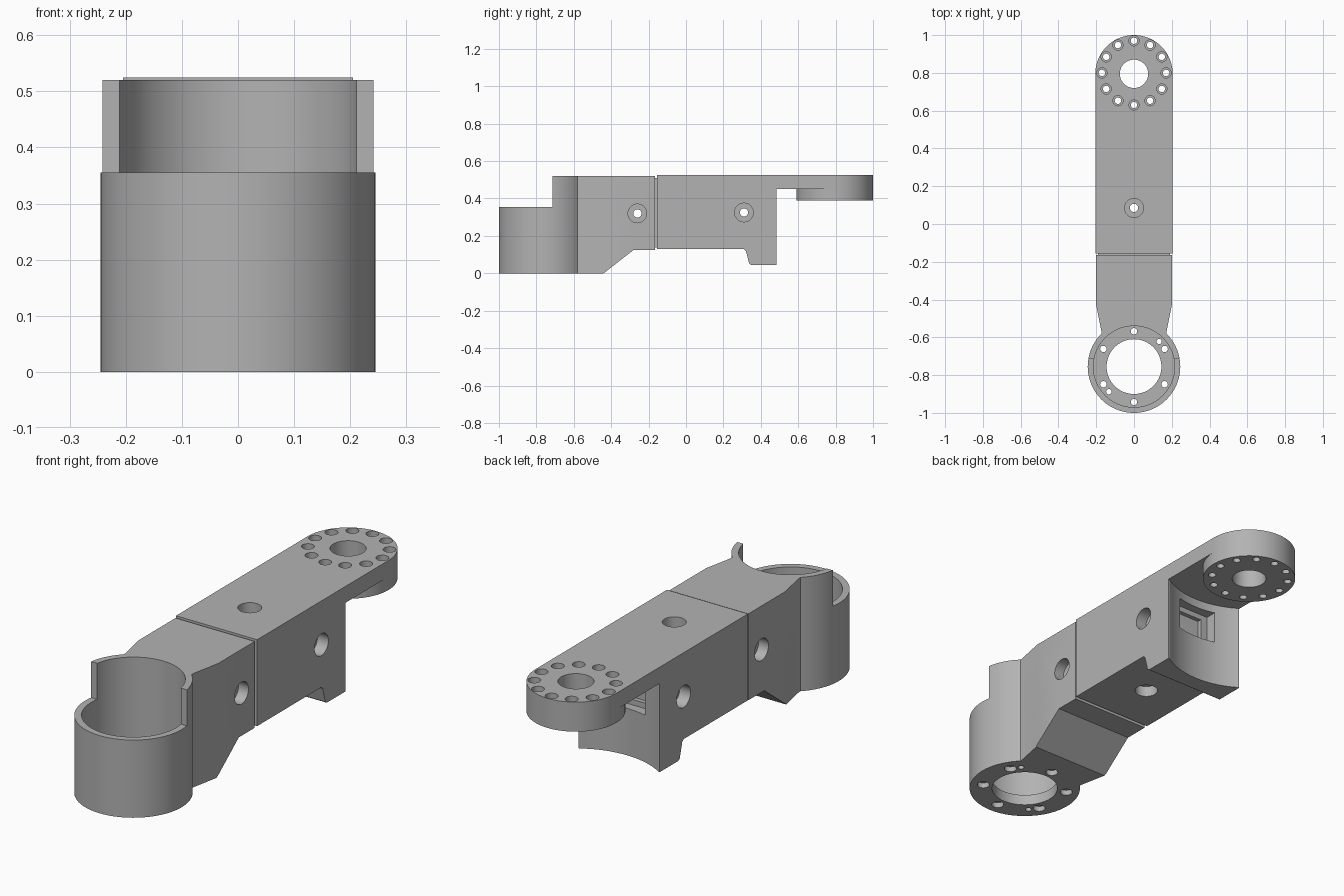
import bpy, bmesh, math
from mathutils import Matrix

if "Cube" in bpy.data.objects:
    bpy.data.objects.remove(bpy.data.objects["Cube"], do_unlink=True)

grey = bpy.data.materials.new("matte grey")
grey.use_nodes = True
COLOUR = (0.45, 0.45, 0.45, 1)
grey.diffuse_color = COLOUR
grey.node_tree.nodes["Principled BSDF"].inputs["Base Color"].default_value = COLOUR


def to_object(name, bm):
    bmesh.ops.recalc_face_normals(bm, faces=bm.faces)
    mesh = bpy.data.meshes.new(name)
    bm.to_mesh(mesh)
    bm.free()
    mesh.materials.append(grey)
    ob = bpy.data.objects.new(name, mesh)
    bpy.context.collection.objects.link(ob)
    return ob


def prism(name, points, low, high, axis="Z"):
    """Extrude a plan (x, y) along z, or a side profile (y, z) along x."""
    bm = bmesh.new()
    place = (lambda p, d: (p[0], p[1], d)) if axis == "Z" else (lambda p, d: (d, p[0], p[1]))
    face = bm.faces.new([bm.verts.new(place(p, low)) for p in points])
    new = bmesh.ops.extrude_face_region(bm, geom=[face])["geom"]
    shift = (0, 0, high - low) if axis == "Z" else (high - low, 0, 0)
    bmesh.ops.translate(bm, vec=shift, verts=[v for v in new if isinstance(v, bmesh.types.BMVert)])
    return to_object(name, bm)


def box(name, x, y, z):
    return prism(name, [(x[0], y[0]), (x[1], y[0]), (x[1], y[1]), (x[0], y[1])], *z)


def cylinder(name, radius, x, y, low, high, sides=32):
    bm = bmesh.new()
    bmesh.ops.create_cone(bm, cap_ends=True, segments=sides, radius1=radius, radius2=radius,
                          depth=high - low,
                          matrix=Matrix.Translation((x, y, (low + high) / 2)))
    return to_object(name, bm)


def cross_cylinder(name, radius, y, z, low, high):
    """Cylinder lying along x."""
    ob = cylinder(name, radius, 0, 0, low, high)
    ob.data.transform(Matrix.Translation((0, y, z)) @ Matrix.Rotation(math.pi / 2, 4, "Y"))
    return ob


def combine(ob, tool, operation="DIFFERENCE"):
    mod = ob.modifiers.new("combine", "BOOLEAN")
    mod.operation, mod.solver, mod.object = operation, "EXACT", tool
    bpy.context.view_layer.objects.active = ob
    bpy.ops.object.modifier_apply(modifier=mod.name)
    bpy.data.objects.remove(tool, do_unlink=True)


def side_screw_hole(ob, y, z):
    combine(ob, cross_cylinder("hole", 0.022, y, z, -0.3, 0.3))
    for s in (-1, 1):
        ends = sorted((s * 0.15, s * 0.3))
        combine(ob, cross_cylinder("counterbore", 0.05, y, z, *ends))


def ring(count, radius, y):
    for i in range(count):
        a = math.pi / 2 + i * math.tau / count
        yield radius * math.cos(a), y + radius * math.sin(a)


def finish(ob):
    bpy.ops.object.select_all(action="DESELECT")
    ob.select_set(True)
    bpy.context.view_layer.objects.active = ob
    bpy.ops.object.shade_smooth_by_angle(angle=math.radians(30))


# Motor cup with its tapered neck and raised rear wall
CUP_Y = -0.755
half = [(0.2, -0.165), (0.2, -0.43), (0.172, -0.57), (0.172, -0.72)]
plan = half + [(-x, y) for x, y in reversed(half)]
cup = prism("motor_cup_link", plan, 0, 0.52)
under = [(-0.44, -0.1), (-0.44, 0), (-0.28, 0.125), (-0.1, 0.125), (-0.1, -0.1)]
combine(cup, prism("underside", under, -0.4, 0.4, "X"))
combine(cup, cylinder("shell", 0.245, 0, CUP_Y, 0, 0.52, 96), "UNION")
combine(cup, box("front_opening", (-0.4, 0.4), (-1.2, -0.715), (0.355, 0.7)))
combine(cup, cylinder("bore", 0.215, 0, CUP_Y, 0.05, 0.7, 96))
combine(cup, cylinder("floor_opening", 0.145, 0, CUP_Y, -0.1, 0.2, 64))

# Cup floor screw holes and two locating pins
for x, y in ring(6, 0.187, CUP_Y):
    combine(cup, cylinder("hole", 0.017, x, y, -0.1, 0.1, 20))
    combine(cup, cylinder("counterbore", 0.027, x, y, -0.1, 0.025, 24))
for s in (-1, 1):
    combine(cup, cylinder("pin", 0.014, s * 0.133, CUP_Y + s * 0.133, -0.1, 0.1, 20))
side_screw_hole(cup, -0.26, 0.32)
finish(cup)

# Arm link: side profile with top plate and lower lug
profile = [(-0.155, 0.13), (0.308, 0.13), (0.32, 0.12), (0.338, 0.052), (0.348, 0.045),
           (0.483, 0.045), (0.483, 0.45), (0.795, 0.45), (0.795, 0.525), (-0.155, 0.525)]
DISC_Y = 0.795
arm = prism("arm_link", profile, -0.205, 0.205, "X")
combine(arm, cylinder("swing_clearance", 0.375, 0, 0.8, -0.1, 0.45, 128))

# Recessed cable window in the curved rear face
combine(arm, box("window", (-0.1, 0.1), (0.385, 0.5), (0.26, 0.41)))
combine(arm, box("window_depth", (-0.065, 0.065), (0.365, 0.5), (0.285, 0.385)))

# Horn disc with centre bore and bolt circle
combine(arm, cylinder("disc", 0.205, 0, DISC_Y, 0.39, 0.525, 96), "UNION")
combine(arm, cylinder("centre_bore", 0.075, 0, DISC_Y, 0.3, 0.6, 48))
for x, y in ring(12, 0.17, DISC_Y + 0.005):
    combine(arm, cylinder("hole", 0.017, x, y, 0.3, 0.6, 20))
    combine(arm, cylinder("counterbore", 0.027, x, y, 0.46, 0.6, 24))

# Vertical and sideways screw holes
combine(arm, cylinder("hole", 0.022, 0, 0.085, 0, 0.6))
for low, high in ((0, 0.18), (0.475, 0.6)):
    combine(arm, cylinder("counterbore", 0.05, 0, 0.085, low, high))
side_screw_hole(arm, 0.31, 0.325)
finish(arm)

# Narrow joint filling the seam between the two links
box("seam_joint", (-0.19, 0.19), (-0.168, -0.152), (0.138, 0.51))
